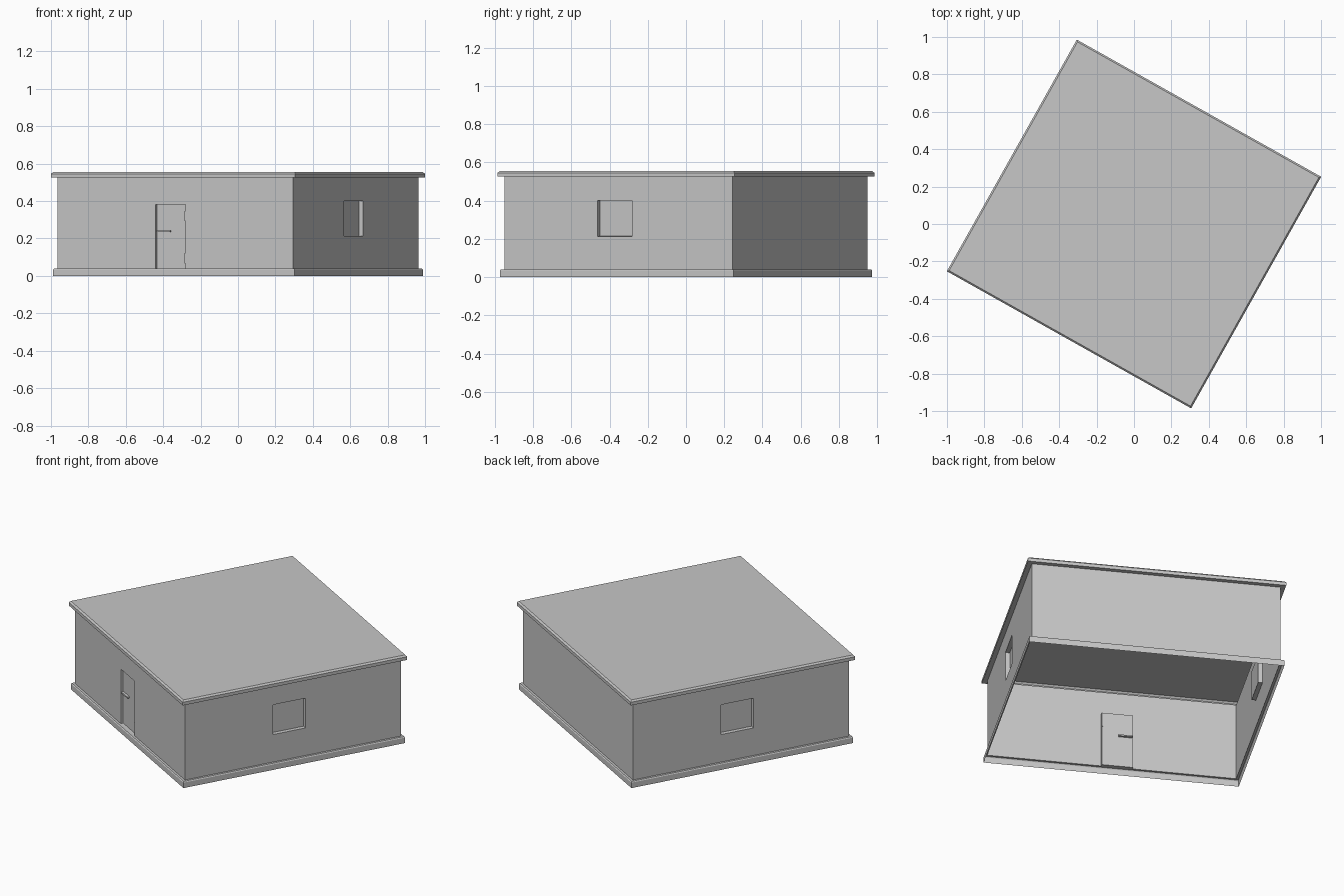
import bpy, bmesh, math
from mathutils import Matrix, Vector

cube = bpy.data.objects.get("Cube")
if cube:
    bpy.data.objects.remove(cube, do_unlink=True)

grey = bpy.data.materials.new("plain grey")
grey.use_nodes = True
COLOUR = (0.57, 0.57, 0.57, 1)
grey.diffuse_color = COLOUR
grey.node_tree.nodes["Principled BSDF"].inputs["Base Color"].default_value = COLOUR

TURN = Matrix.Rotation(math.radians(-29.3), 4, 'Z')
HALF_W, HALF_D = 0.722, 0.683      # wall half sizes
WALL_LOW, WALL_TOP = 0.04, 0.525


def finish(name, bm):
    bm.transform(TURN)
    mesh = bpy.data.meshes.new(name)
    bm.to_mesh(mesh)
    bm.free()
    mesh.materials.append(grey)
    obj = bpy.data.objects.new(name, mesh)
    bpy.context.collection.objects.link(obj)
    return obj


def rim(name, profile, cap=False):
    """Sweep (overhang, height) steps round the house as an open sheet."""
    bm = bmesh.new()
    rings = []
    for out, z in profile:
        w, d = HALF_W + out, HALF_D + out
        rings.append([bm.verts.new((x * w, y * d, z))
                      for x, y in ((-1, -1), (1, -1), (1, 1), (-1, 1))])
    for low, high in zip(rings, rings[1:]):
        for i in range(4):
            j = (i + 1) % 4
            bm.faces.new((low[i], low[j], high[j], high[i]))
    if cap:
        bm.faces.new(rings[-1])
    return finish(name, bm)


def wall(name, quarter, opening=None, depth=0.025):
    """Single-sheet wall; the optional opening is set back from its face."""
    half, dist = (HALF_W, HALF_D) if quarter % 2 == 0 else (HALF_D, HALF_W)
    xs, zs = [-half, half], [WALL_LOW, WALL_TOP]
    if opening:
        left, right, low, high = opening
        xs = [-half, left, right, half]
        zs = sorted({WALL_LOW, low, high, WALL_TOP})
    bm = bmesh.new()
    grid = [[bm.verts.new((x, -dist, z)) for x in xs] for z in zs]
    recess = []
    for r in range(len(zs) - 1):
        for c in range(len(xs) - 1):
            f = bm.faces.new((grid[r][c], grid[r][c + 1],
                              grid[r + 1][c + 1], grid[r + 1][c]))
            if opening and xs[c] == left and zs[r] == low:
                recess.append(f)
    bm.normal_update()
    if recess:
        bmesh.ops.inset_individual(bm, faces=recess, thickness=0.001, depth=-depth)
    bm.transform(Matrix.Rotation(quarter * math.pi / 2, 4, 'Z'))
    return finish(name, bm)


def box(name, centre, size):
    bm = bmesh.new()
    bmesh.ops.create_cube(bm, size=1, matrix=Matrix.Translation(Vector(centre))
                          @ Matrix.Diagonal((*size, 1)))
    return finish(name, bm)


# Plinth and roof with overhanging, chamfered edges
rim("plinth", [(0.018, 0), (0.018, 0.034), (0.014, 0.04), (0, 0.04)])
rim("roof", [(0, WALL_TOP), (0.027, WALL_TOP), (0.027, 0.545), (0.018, 0.555)], cap=True)

# Walls with a door in front and a window on each side
DOOR = (-0.121, 0.061, WALL_LOW, 0.383)
WINDOW = (-0.126, 0.08, 0.213, 0.4)
wall("front_wall", 0, DOOR, depth=0.015)
wall("left_wall", 1, WINDOW)
wall("back_wall", 2)
wall("right_wall", 3, WINDOW)

# Door fittings
box("door_handle", (-0.075, -HALF_D + 0.015, 0.238), (0.08, 0.03, 0.008))
for label, z in (("lower", 0.095), ("upper", 0.32)):
    box(label + "_hinge", (0.057, -HALF_D + 0.009, z), (0.006, 0.018, 0.055))
